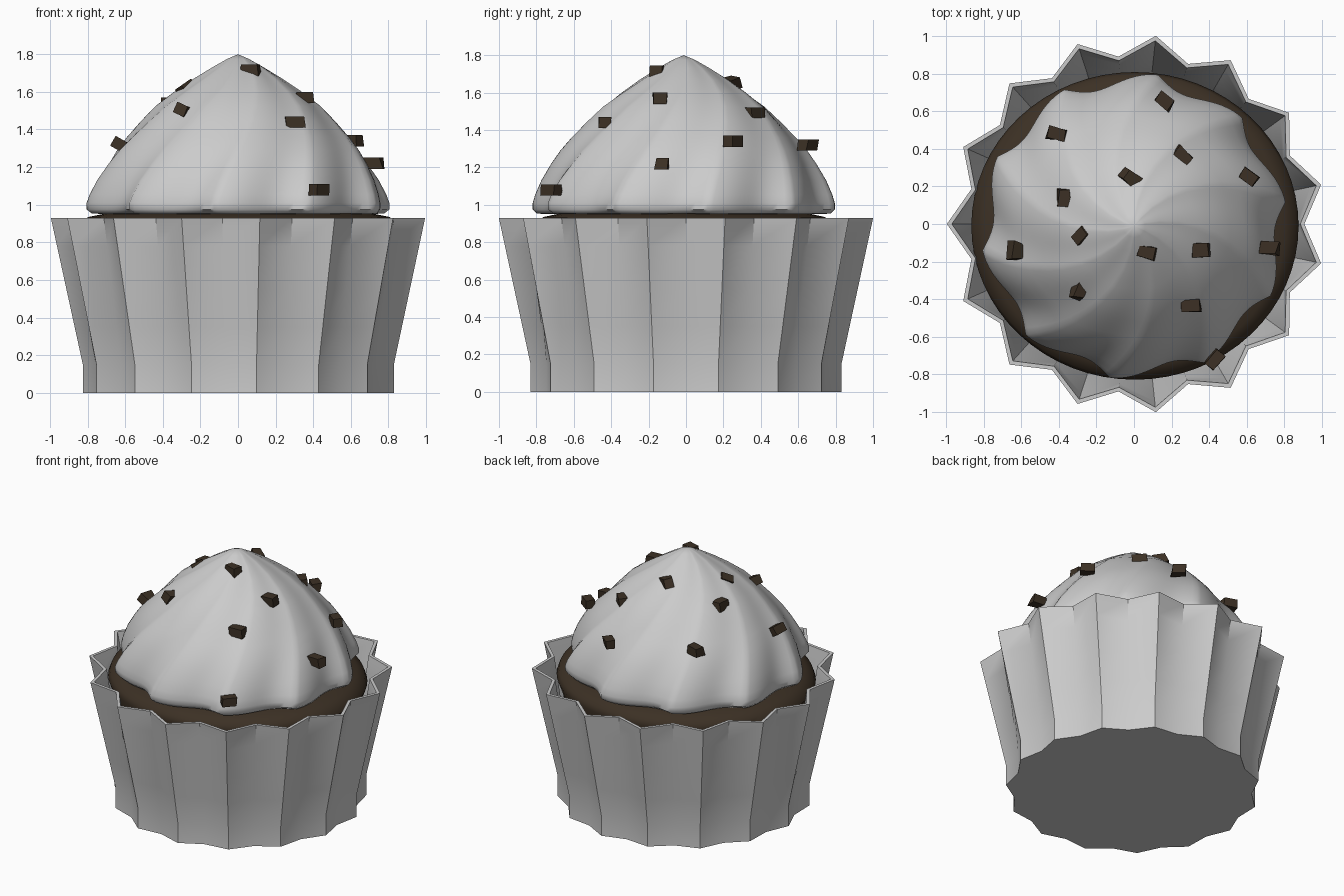
import bpy, bmesh, math, random
from mathutils import Vector, Matrix

if "Cube" in bpy.data.objects:
    bpy.data.objects.remove(bpy.data.objects["Cube"])

random.seed(4)
TAU = 2 * math.pi

choc = bpy.data.materials.new("chocolate")
choc.diffuse_color = (0.045, 0.03, 0.018, 1)
choc.use_nodes = True
choc.node_tree.nodes["Principled BSDF"].inputs["Base Color"].default_value = choc.diffuse_color


def finish(name, bm, angle=None, mat=None):
    bmesh.ops.recalc_face_normals(bm, faces=bm.faces[:])
    me = bpy.data.meshes.new(name)
    bm.to_mesh(me)
    bm.free()
    ob = bpy.data.objects.new(name, me)
    bpy.context.collection.objects.link(ob)
    if mat:
        me.materials.append(mat)
    if angle:
        bpy.ops.object.select_all(action='DESELECT')
        ob.select_set(True)
        bpy.context.view_layer.objects.active = ob
        bpy.ops.object.shade_smooth_by_angle(angle=math.radians(angle))
    return ob


def loft(name, rings, angle, mat=None, apex=None):
    """Skin a list of closed rings; cap the first, cap or point the last."""
    bm = bmesh.new()
    loops = [[bm.verts.new(p) for p in r] for r in rings]
    n = len(loops[0])
    for a, b in zip(loops, loops[1:]):
        for i in range(n):
            j = (i + 1) % n
            bm.faces.new((a[i], a[j], b[j], b[i]))
    bm.faces.new(loops[0][::-1])
    if apex:
        tip = bm.verts.new(apex)
        for i in range(n):
            bm.faces.new((loops[-1][i], loops[-1][(i + 1) % n], tip))
    else:
        bm.faces.new(loops[-1])
    return finish(name, bm, angle, mat)


# pleated paper wrapper: 15-point star, outer wall then inner wall
CX = 0.011


def star(z, inset=0.0):
    t = max(0, (z - 0.15) / 0.78)
    tip = 0.836 + 0.17 * t - inset * 1.2
    valley = 0.785 + 0.11 * t - inset
    out = []
    for i in range(30):
        r = valley if i % 2 else tip
        a = math.pi + i * TAU / 30
        out.append((CX + r * math.cos(a), r * math.sin(a), z))
    return out


levels = [0, 0.15, 0.35, 0.55, 0.78, 0.93]
inner = [0.93, 0.78, 0.55, 0.35, 0.15, 0.025]
loft("wrapper", [star(z) for z in levels] + [star(z, 0.022) for z in inner], 40)

# chocolate cake, slightly oval, domed just above the rim
cake = [(0.70, 0.06), (0.76, 0.3), (0.83, 0.75), (0.87, 0.86), (0.855, 0.9),
        (0.80, 0.935), (0.70, 0.955), (0.4, 0.962)]
loft("cake", [[(0.005 + r * math.cos(a), -0.01 + 0.94 * r * math.sin(a), z)
               for a in (TAU * i / 64 for i in range(64))] for r, z in cake],
     40, choc, (0.005, -0.01, 0.965))

# swirled frosting: 10 scalloped lobes twisting towards the peak
frost = [(0.70, 0.95), (0.79, 0.953), (0.815, 0.975), (0.815, 1.01), (0.80, 1.055),
         (0.765, 1.13), (0.71, 1.22), (0.66, 1.29), (0.60, 1.36), (0.52, 1.445),
         (0.44, 1.525), (0.34, 1.60), (0.24, 1.668), (0.14, 1.73), (0.06, 1.775)]
FY = -0.012
N = 160


def frost_ring(r, z):
    twist = math.radians(45) * (1 - r / 0.815)
    depth = 0.035 + 0.05 * max(0, min(1, (1.35 - z) / 0.35))
    pts = []
    for i in range(N):
        u = (i % 16) / 16
        a = math.radians(9) + TAU * i / N + twist
        k = r * (1 - depth * math.sin(math.pi * u ** 1.7))
        pts.append((k * math.cos(a), FY + k * math.sin(a), z))
    return pts


loft("frosting", [frost_ring(r, z) for r, z in frost], 50, None, (0, FY, 1.80))

# chocolate chips: small skewed blocks: x, y, z, yaw, tilt (degrees)
chips = [(0.16, 0.65, 1.32, -40, 0), (-0.41, 0.48, 1.35, -10, 0),
         (0.26, 0.36, 1.49, -40, 0), (0.61, 0.25, 1.34, -40, 0),
         (-0.02, 0.24, 1.65, -40, 15), (-0.37, 0.14, 1.54, 90, 0),
         (-0.27, -0.06, 1.62, 40, -35), (-0.63, -0.14, 1.32, 80, 30),
         (0.06, -0.15, 1.715, -15, 0), (0.35, -0.14, 1.57, 0, 0),
         (0.72, -0.125, 1.22, -10, 0), (0.30, -0.44, 1.44, 5, 0),
         (-0.29, -0.35, 1.50, 70, 25), (0.43, -0.72, 1.08, 50, 0)]
for i, (x, y, z, yaw, tilt) in enumerate(chips):
    bm = bmesh.new()
    bmesh.ops.create_cube(bm, size=1)
    for v in bm.verts:
        v.co.x *= 0.11 * random.uniform(0.75, 1.1)
        v.co.y *= 0.075 * random.uniform(0.65, 1.1)
        v.co.z *= 0.06
        if v.co.z > 0:
            v.co.x *= 0.85
    m = (Matrix.Translation(Vector((x, y, z))) @ Matrix.Rotation(math.radians(tilt), 4, 'Y')
         @ Matrix.Rotation(math.radians(yaw), 4, 'Z'))
    bm.transform(m)
    finish(f"chocolate_chip_{i + 1}", bm, None, choc)
